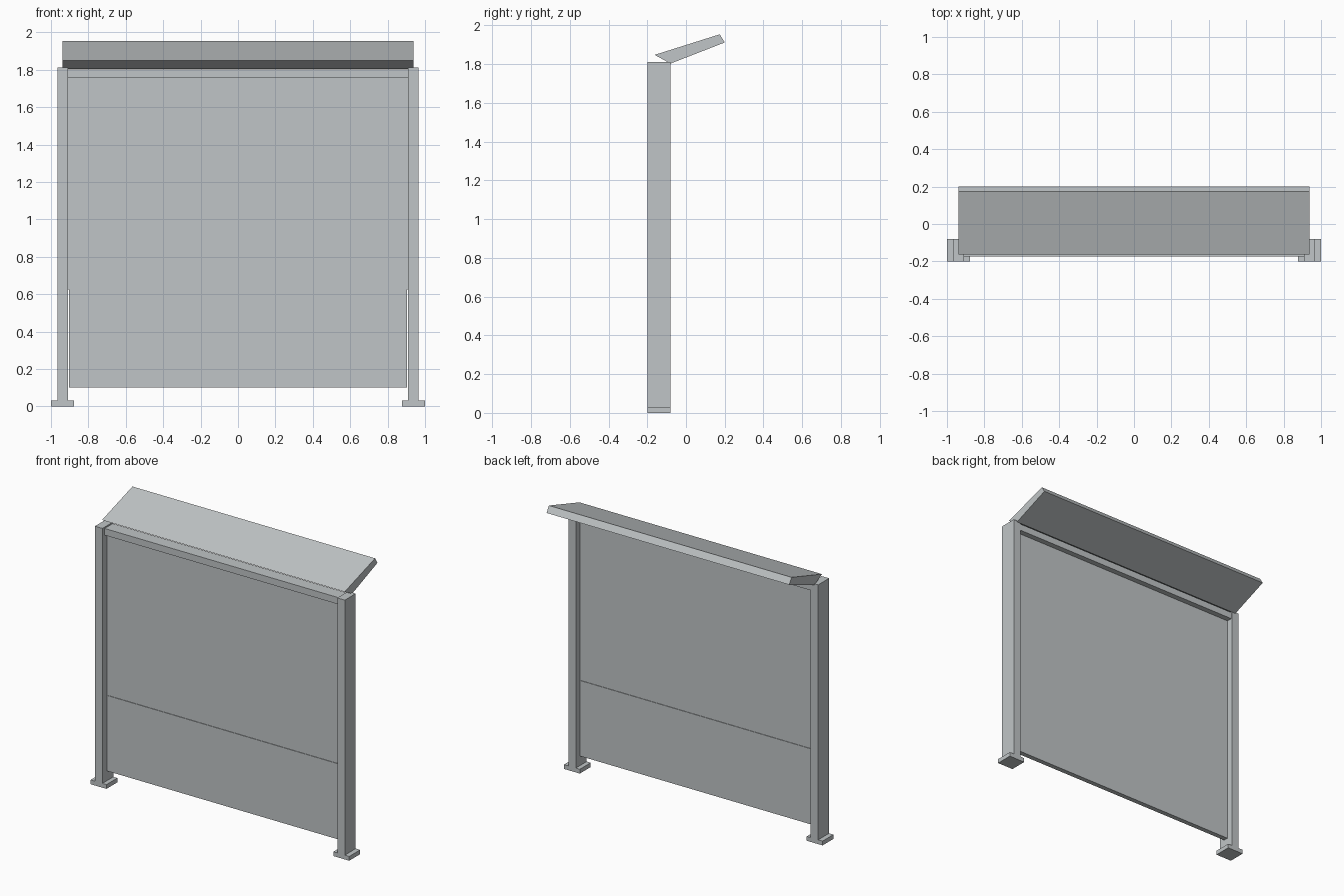
import bpy, bmesh

if "Cube" in bpy.data.objects:
    bpy.data.objects.remove(bpy.data.objects["Cube"])

# Painted metal
grey = bpy.data.materials.new("light_grey")
colour = (0.53, 0.56, 0.57, 1)
grey.diffuse_color = colour
grey.use_nodes = True
grey.node_tree.nodes["Principled BSDF"].inputs["Base Color"].default_value = colour


def prism(name, profile, x0, x1):
    """Extrude a (y, z) profile from x0 to x1."""
    bm = bmesh.new()
    face = bm.faces.new([bm.verts.new((x0, y, z)) for y, z in profile])
    ext = bmesh.ops.extrude_face_region(bm, geom=[face])
    verts = [v for v in ext["geom"] if isinstance(v, bmesh.types.BMVert)]
    bmesh.ops.translate(bm, verts=verts, vec=(x1 - x0, 0, 0))
    bmesh.ops.recalc_face_normals(bm, faces=bm.faces)
    mesh = bpy.data.meshes.new(name)
    bm.to_mesh(mesh)
    bm.free()
    mesh.materials.append(grey)
    obj = bpy.data.objects.new(name, mesh)
    bpy.context.collection.objects.link(obj)
    return obj


def box(name, x0, x1, y0, y1, z0, z1):
    return prism(name, [(y0, z0), (y1, z0), (y1, z1), (y0, z1)], x0, x1)


# Posts on foot plates
for side, s in (("left", 1), ("right", -1)):
    box(side + "_post", s * 0.908, s * 0.966, -0.2, -0.08, 0.03, 1.812)
    box(side + "_foot_plate", s * 0.877, s * 1.0, -0.2, -0.08, 0, 0.03)

# Top beam between the posts
box("top_beam", -0.908, 0.908, -0.175, -0.085, 1.755, 1.802)

# Upper panel, with a slightly thicker lower panel
box("upper_panel", -0.908, 0.908, -0.15, -0.124, 0.625, 1.755)
box("lower_panel", -0.904, 0.904, -0.154, -0.12, 0.10, 0.628)

# Sloping canopy with slanted long edges
prism("canopy", [(-0.162, 1.848), (0.174, 1.954), (0.2, 1.912), (-0.08, 1.803)],
      -0.938, 0.938)
